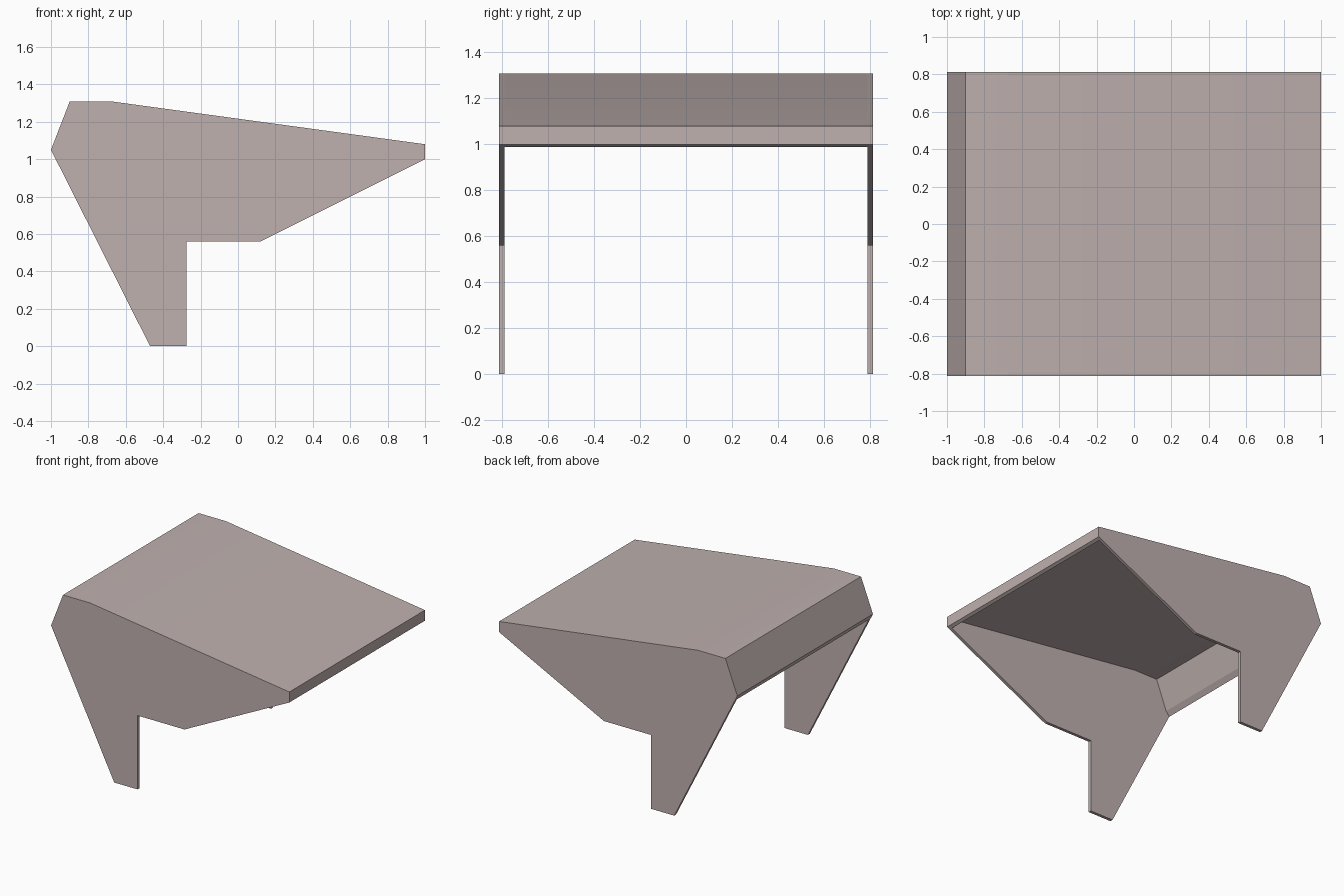
import bpy
import bmesh
from math import radians

if "Cube" in bpy.data.objects:
    bpy.data.objects.remove(bpy.data.objects["Cube"])

HALF_W = 0.813   # half depth along y
T = 0.023        # sheet thickness

# Warm grey paint
paint = bpy.data.materials.new("warm_grey")
paint.diffuse_color = (0.517, 0.437, 0.425, 1)
paint.use_nodes = True
paint.node_tree.nodes["Principled BSDF"].inputs["Base Color"].default_value = paint.diffuse_color


def extrude_profile(name, pts, y0, y1):
    """Extrude an (x, z) outline between two y positions."""
    bm = bmesh.new()
    face = bm.faces.new([bm.verts.new((x, y0, z)) for x, z in pts])
    new = bmesh.ops.extrude_face_region(bm, geom=[face])["geom"]
    verts = [v for v in new if isinstance(v, bmesh.types.BMVert)]
    bmesh.ops.translate(bm, verts=verts, vec=(0, y1 - y0, 0))
    bmesh.ops.recalc_face_normals(bm, faces=bm.faces)
    mesh = bpy.data.meshes.new(name)
    bm.to_mesh(mesh)
    bm.free()
    mesh.materials.append(paint)
    obj = bpy.data.objects.new(name, mesh)
    bpy.context.collection.objects.link(obj)
    return obj


# Side panels: wedge-shaped cheeks that run down into the legs
side = [(-1, 1.05), (-0.9, 1.308), (-0.67, 1.308), (1, 1.08), (1, 1),
        (0.12, 0.56), (-0.275, 0.56), (-0.275, 0), (-0.47, 0)]
for label, s in (("front", -1), ("back", 1)):
    extrude_profile(label + "_side_panel", side, s * HALF_W, s * (HALF_W - T))

# Top sheet: front lip, sloping top, flat ridge, rear panel and bevelled lower rear edge
outer = [(1, 1), (1, 1.08), (-0.67, 1.308), (-0.9, 1.308), (-1, 1.05), (-0.98, 1.01)]
inner = [(-0.952, 1.045), (-0.867, 1.266), (-0.67, 1.266), (1 - T, 1.06), (1 - T, 1 - T / 2)]
sheet = extrude_profile("top_sheet", outer + inner, -(HALF_W - T), HALF_W - T)

# The shallow bend on top is shaded smooth, real corners stay sharp
bpy.context.view_layer.objects.active = sheet
sheet.select_set(True)
bpy.ops.object.shade_smooth_by_angle(angle=radians(15))
